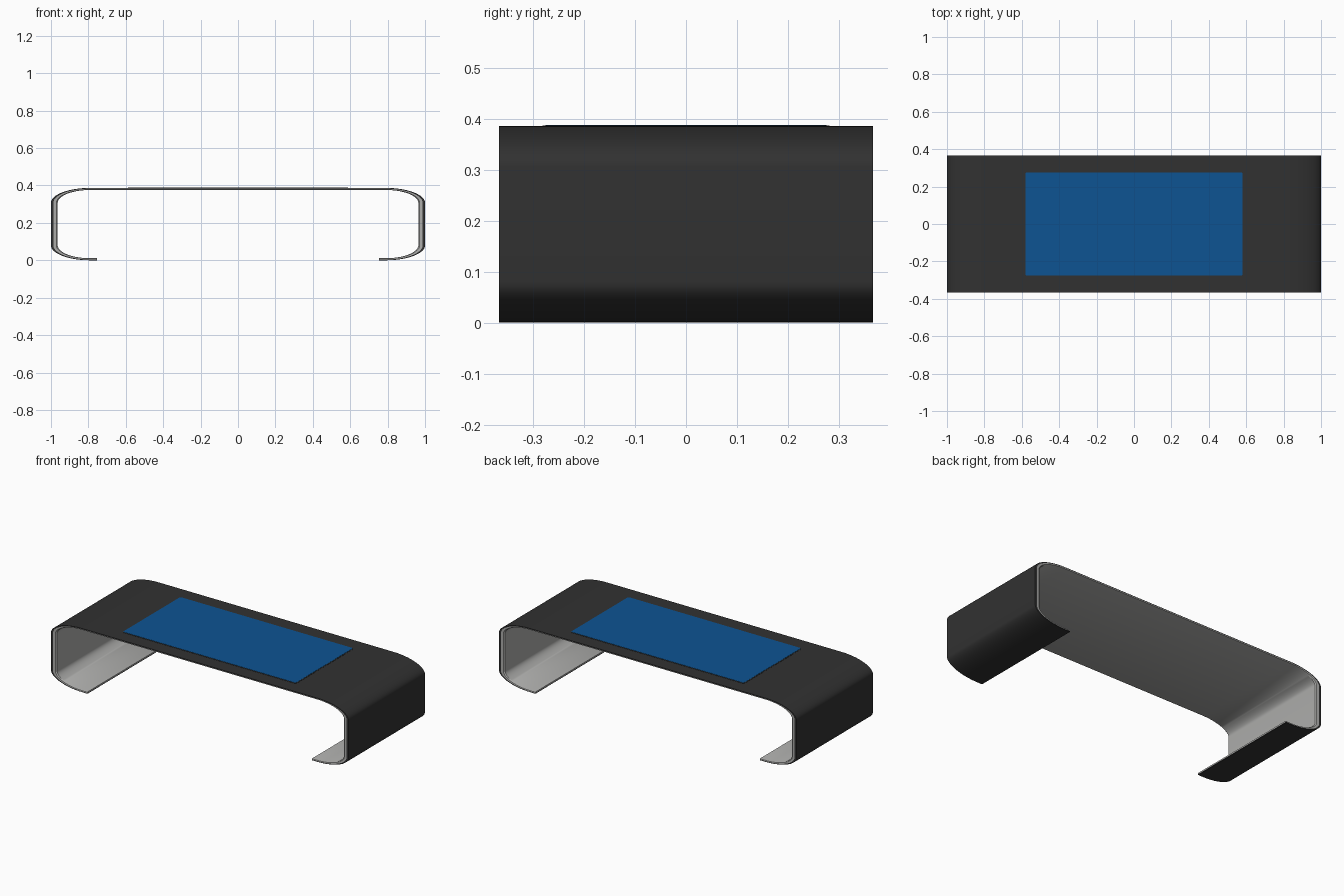
import bpy, bmesh, math

if "Cube" in bpy.data.objects:
    bpy.data.objects.remove(bpy.data.objects["Cube"])

DEPTH = 0.367      # half depth in y
LIP = 0.755        # where the foot lips end
TOP = 0.387


def material(name, rgb):
    m = bpy.data.materials.new(name)
    m.diffuse_color = (*rgb, 1)
    m.use_nodes = True
    m.node_tree.nodes["Principled BSDF"].inputs["Base Color"].default_value = m.diffuse_color
    return m


dark = material("charcoal", (0.031, 0.031, 0.031))
grey = material("light grey", (0.42, 0.42, 0.41))
blue = material("screen blue", (0.004, 0.088, 0.29))


def finish(bm, name, mat):
    bmesh.ops.recalc_face_normals(bm, faces=bm.faces)
    me = bpy.data.meshes.new(name)
    bm.to_mesh(me)
    bm.free()
    ob = bpy.data.objects.new(name, me)
    bpy.context.collection.objects.link(ob)
    me.materials.append(mat)
    bpy.ops.object.select_all(action='DESELECT')
    ob.select_set(True)
    bpy.context.view_layer.objects.active = ob
    bpy.ops.object.shade_smooth_by_angle(angle=math.radians(30))
    return ob


def path(t, n=16):
    """C-shaped outline; t = 0 is the outer skin, t = 1 the inner skin."""
    w, hi, lo = 1 - 0.036 * t, TOP - 0.011 * t, 0.011 * t
    a, b = 0.21 - 0.036 * t, 0.08 - 0.011 * t
    right = [(LIP, lo)]
    for i in range(n + 1):
        u = math.pi / 2 * i / n
        right.append((w - a + a * math.sin(u), lo + b - b * math.cos(u)))
    for i in range(n + 1):
        u = math.pi / 2 * i / n
        right.append((w - a + a * math.cos(u), hi - b + b * math.sin(u)))
    return right + [(-x, z) for x, z in reversed(right)]


def band(name, mat, section):
    """Sweep a closed (t, y) section along the C-shaped path."""
    bm = bmesh.new()
    rails = [[bm.verts.new((x, y, z)) for x, z in path(t)] for t, y in section]
    for k, r in enumerate(rails):
        s = rails[(k + 1) % len(rails)]
        for i in range(len(r) - 1):
            bm.faces.new((r[i], r[i + 1], s[i + 1], s[i]))
    for end in (0, -1):
        bm.faces.new([r[end] for r in rails])
    return finish(bm, name, mat)


# dark outer skin
band("outer_band", dark, [(0, -DEPTH), (0, DEPTH), (0.35, DEPTH), (0.35, -DEPTH)])
# pale inner lining with softened rims
band("inner_lining", grey, [(0.35, -DEPTH), (0.35, DEPTH), (0.8, DEPTH - 0.001),
                            (1, DEPTH - 0.007), (1, -DEPTH + 0.007), (0.8, -DEPTH + 0.001)])


def plate(name, mat, hx, hy, r, z0, z1):
    """Thin rounded rectangle."""
    bm = bmesh.new()
    pts = []
    for q, (sx, sy) in enumerate(((1, 1), (-1, 1), (-1, -1), (1, -1))):
        for i in range(7):
            u = math.pi / 2 * (q + i / 6)
            pts.append((sx * (hx - r) + r * math.cos(u), sy * (hy - r) + r * math.sin(u)))
    f = bm.faces.new([bm.verts.new((x, y, z0)) for x, y in pts])
    ext = bmesh.ops.extrude_face_region(bm, geom=[f])
    for v in ext["geom"]:
        if isinstance(v, bmesh.types.BMVert):
            v.co.z = z1
    return finish(bm, name, mat)


# display panel with a thin dark rim
plate("screen_rim", dark, 0.587, 0.282, 0.014, TOP - 0.002, TOP + 0.001)
plate("screen", blue, 0.581, 0.276, 0.010, TOP - 0.002, TOP + 0.002)
